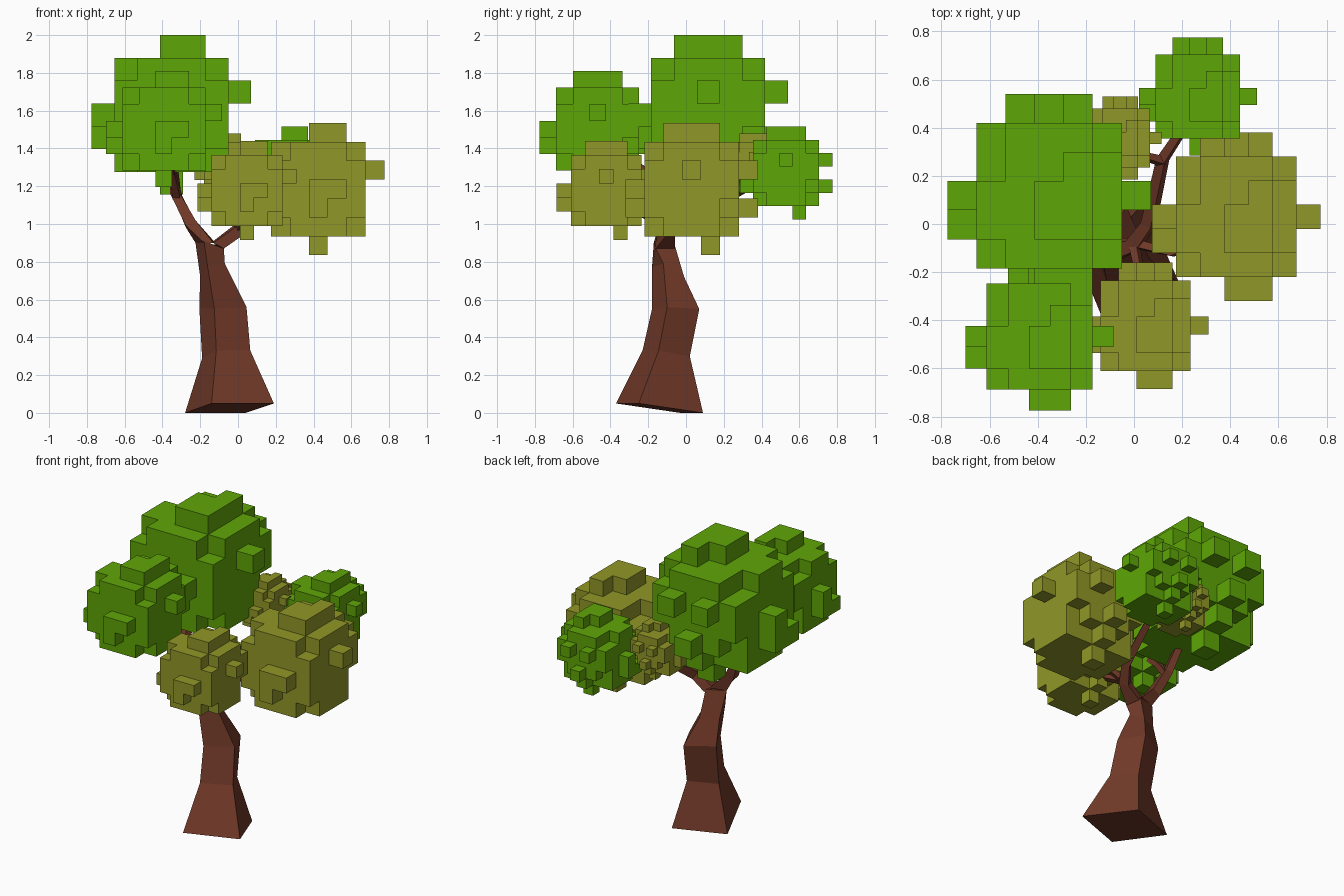
import bpy
import bmesh
from itertools import product
from mathutils import Vector

cube = bpy.data.objects.get("Cube")
if cube:
    bpy.data.objects.remove(cube, do_unlink=True)


def material(name, color):
    mat = bpy.data.materials.new(name)
    mat.use_nodes = True
    mat.diffuse_color = (*color, 1)
    mat.node_tree.nodes["Principled BSDF"].inputs["Base Color"].default_value = (*color, 1)
    return mat


leaf_green = material("leaf green", (0.113, 0.38, 0.002))
leaf_olive = material("leaf olive", (0.28, 0.31, 0.02))
bark_brown = material("bark brown", (0.168, 0.042, 0.022))


def add_object(name, bm, mat):
    mesh = bpy.data.meshes.new(name)
    bm.to_mesh(mesh)
    bm.free()
    mesh.materials.append(mat)
    obj = bpy.data.objects.new(name, mesh)
    bpy.context.collection.objects.link(obj)


def loft(name, rings, mat):
    """Skin a stack of four-sided rings and close both ends."""
    bm = bmesh.new()
    loops = [[bm.verts.new(p) for p in ring] for ring in rings]
    for low, high in zip(loops, loops[1:]):
        for i in range(4):
            j = (i + 1) % 4
            bm.faces.new((low[i], low[j], high[j], high[i]))
    bm.faces.new(loops[0][::-1])
    bm.faces.new(loops[-1])
    bmesh.ops.recalc_face_normals(bm, faces=bm.faces)
    add_object(name, bm, mat)


def branch(name, path, r_start, r_end, root=None):
    """Tapered square limb along a path, optionally grown from a root ring."""
    pts = [Vector(p) for p in path]
    last = len(pts) - 1
    rings = [root] if root else []
    for n, p in enumerate(pts):
        along = (pts[min(n + 1, last)] - pts[max(n - 1, 0)]).normalized()
        side = along.cross(Vector((0.3, -0.5, 1))).normalized()
        up = side.cross(along)
        r = r_start + (r_end - r_start) * n / last
        rings.append([p + side * r, p + up * r, p - side * r, p - up * r])
    loft(name, rings, bark_brown)


# Blocky leaf clump on a 7 x 7 x 7 grid: core without corners, plus small caps
cells = {c for c in product(range(-2, 3), repeat=3) if sum(abs(v) for v in c) < 6}
cells -= {(-2, 1, 2), (2, 2, -1), (1, 2, -2), (-1, 2, -2), (-2, 2, -1)}
cells |= {(x, y, 3) for x, y in ((0, -1), (0, 0), (1, -1), (1, 0), (1, 1))}
cells |= {(0, 1, -3), (3, 0, 1)}
cells |= {(-3, y, z) for y, z in ((-1, -1), (0, -1), (0, 0))}
cells |= {(x, -3, z) for x, z in ((0, -1), (0, 0), (1, 0))}
cells |= {(x, 3, z) for x, z in ((-1, 1), (1, 1), (0, -1))}


def leaf_clump(name, low, size, mat):
    """Build only the exposed faces of the clump's cells."""
    bm = bmesh.new()
    step = size / 7
    center = Vector(low) + Vector((size, size, size)) / 2
    verts = {}

    def vert(p):
        key = tuple(round(v * 2) for v in p)
        if key not in verts:
            verts[key] = bm.verts.new(center + p * step)
        return verts[key]

    for c in cells:
        for axis, sign in product(range(3), (-1, 1)):
            n = Vector((0, 0, 0))
            n[axis] = sign
            if tuple(int(a + b) for a, b in zip(c, n)) in cells:
                continue
            u = Vector((0, 0, 0))
            u[(axis + 1) % 3] = 0.5
            v = n.cross(u)
            mid = Vector(c) + n / 2
            bm.faces.new([vert(mid + d) for d in (-u - v, u - v, u + v, v - u)])
    # merge flat areas into large faces
    bmesh.ops.dissolve_limit(bm, angle_limit=0.01, verts=bm.verts, edges=bm.edges)
    add_object(name, bm, mat)


leaf_clump("leaves_top", (-0.775, -0.305, 1.155), 0.845, leaf_green)
leaf_clump("leaves_front_right", (-0.70, -0.775, 1.195), 0.615, leaf_green)
leaf_clump("leaves_back", (0.02, 0.285, 1.025), 0.49, leaf_green)
leaf_clump("leaves_left", (0.075, -0.32, 0.835), 0.70, leaf_olive)
leaf_clump("leaves_front", (-0.215, -0.685, 0.915), 0.525, leaf_olive)
leaf_clump("leaves_back_small", (-0.23, 0.185, 1.135), 0.345, leaf_olive)

# Bent four-sided trunk
loft("trunk", [
    [(-.28, -.03, 0), (-.14, -.37, .05), (.19, -.25, .05), (.04, .09, 0)],
    [(-.19, -.07, .29), (-.115, -.23, .33), (.065, -.145, .33), (-.02, .02, .30)],
    [(-.205, -.02, .56), (-.125, -.18, .55), (.045, -.10, .56), (-.03, .07, .55)],
    [(-.20, -.06, .72), (-.16, -.18, .77), (-.07, -.12, .79), (-.09, -.01, .72)],
    [(-.225, -.10, .90), (-.18, -.17, .91), (-.075, -.16, .87), (-.10, -.06, .89)],
], bark_brown)

# Two main limbs fork out of the trunk top
branch("right_branch", [(-.25, -.115, 1.0), (-.33, -.08, 1.16), (-.35, .06, 1.38)], .042, .025,
       [(-.12, -.07, .90), (-.13, -.16, .90), (-.18, -.17, .90), (-.225, -.10, .90)])
branch("back_branch", [(0, -.085, .965), (.06, 0, 1.03), (.12, .27, 1.17),
                       (.22, .42, 1.25)], .042, .022,
       [(-.075, -.16, .87), (-.13, -.165, .90), (-.13, -.08, .91), (-.09, -.06, .87)])

# Twigs reaching into the smaller clumps
branch("right_twig", [(-.32, -.08, 1.14), (-.35, -.2, 1.27), (-.37, -.36, 1.4)], .03, .015)
branch("back_twig", [(.12, .26, 1.17), (.05, .28, 1.21), (-.03, .34, 1.27)], .025, .015)
branch("left_twig", [(0, -.08, .97), (.16, -.12, 1.06), (.32, -.05, 1.15)], .025, .015)
branch("front_twig", [(0, -.08, .97), (.03, -.24, 1.06), (.04, -.38, 1.15)], .025, .015)
